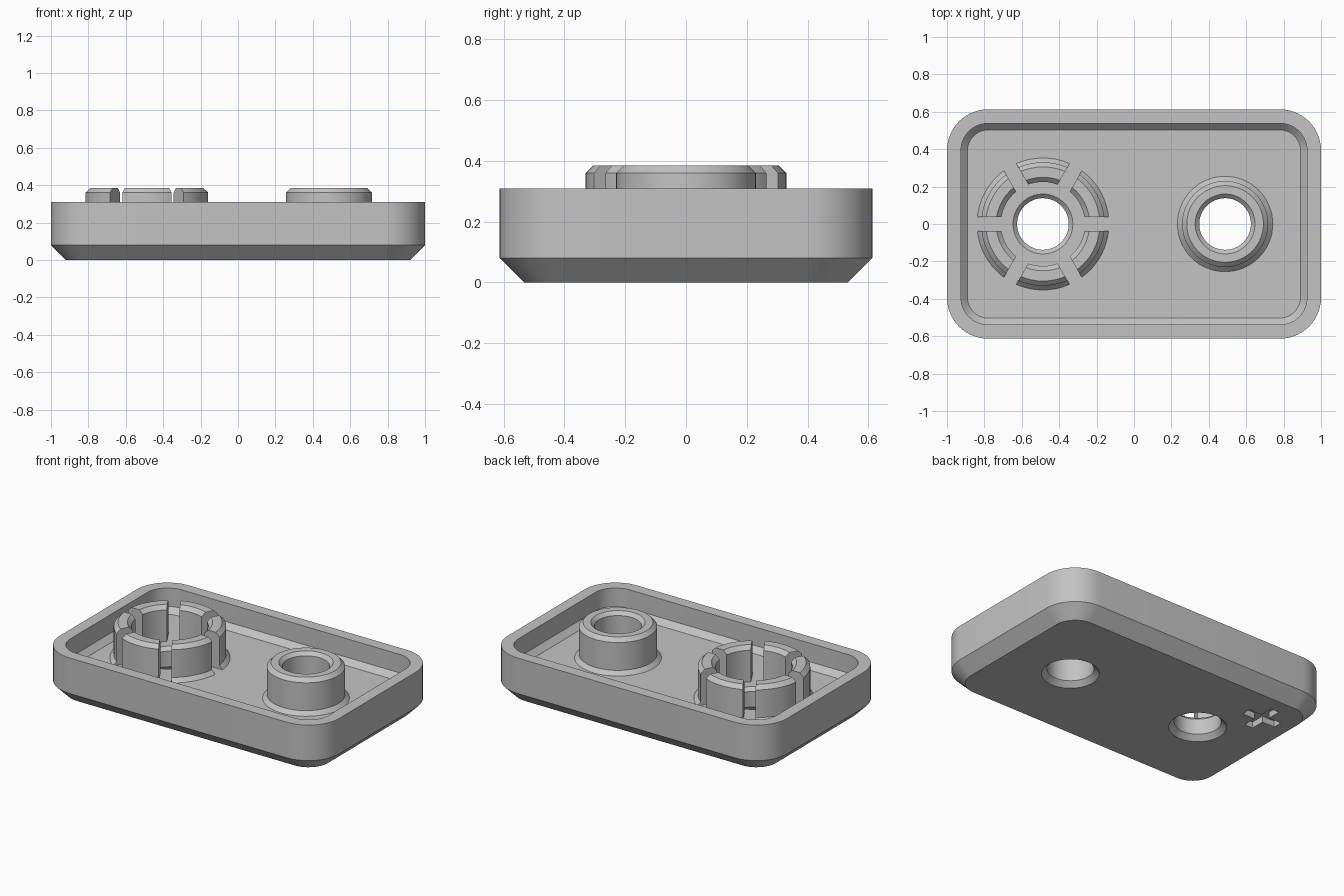
import bpy, bmesh, math
from mathutils import Vector

if "Cube" in bpy.data.objects:
    bpy.data.objects.remove(bpy.data.objects["Cube"], do_unlink=True)

HALF_X, HALF_Y, CORNER = 1.0, 0.613, 0.22
FLOOR, RIM, TOP = 0.155, 0.31, 0.385
PEG_X = 0.487
SEGS = 64

grey = bpy.data.materials.new("plain_grey")
grey.use_nodes = True
grey.diffuse_color = (0.55, 0.55, 0.55, 1)
grey.node_tree.nodes["Principled BSDF"].inputs["Base Color"].default_value = (0.55, 0.55, 0.55, 1)


def loft(name, rings, closed=False):
    """Skin rings of points; close into a tube or cap both ends."""
    bm = bmesh.new()
    loops = [[bm.verts.new(p) for p in ring] for ring in rings]
    n = len(loops[0])
    pairs = list(zip(loops, loops[1:]))
    if closed:
        pairs.append((loops[-1], loops[0]))
    else:
        bm.faces.new(loops[0])
        bm.faces.new(loops[-1])
    for a, b in pairs:
        for i in range(n):
            j = (i + 1) % n
            bm.faces.new((a[i], a[j], b[j], b[i]))
    bmesh.ops.recalc_face_normals(bm, faces=bm.faces)
    mesh = bpy.data.meshes.new(name)
    bm.to_mesh(mesh)
    bm.free()
    mesh.materials.append(grey)
    obj = bpy.data.objects.new(name, mesh)
    bpy.context.collection.objects.link(obj)
    return obj


def rounded(inset, z):
    """Rounded rectangle offset inwards from the outer wall."""
    pts, steps = [], 14
    r = CORNER - inset
    for k, (sx, sy) in enumerate([(1, 1), (-1, 1), (-1, -1), (1, -1)]):
        for i in range(steps + 1):
            a = math.pi / 2 * (k + i / steps)
            pts.append(Vector((sx * (HALF_X - CORNER) + r * math.cos(a),
                               sy * (HALF_Y - CORNER) + r * math.sin(a), z)))
    return pts


def lathe(name, profile, x, closed=False):
    """Turn a radius/height profile about an upright axis at x."""
    angles = [2 * math.pi * i / SEGS for i in range(SEGS)]
    return loft(name, [[Vector((x + r * math.cos(a), r * math.sin(a), z)) for a in angles]
                       for r, z in profile], closed)


def box(name, centre, size, turn=0.0):
    """Upright box used as a cutter."""
    c, s = math.cos(turn), math.sin(turn)
    corners = [(u * size[0] / 2, v * size[1] / 2) for u, v in [(1, 1), (-1, 1), (-1, -1), (1, -1)]]
    return loft(name, [[Vector((centre[0] + c * u - s * v, centre[1] + s * u + c * v,
                                centre[2] + w * size[2] / 2)) for u, v in corners]
                       for w in (-1, 1)])


def cut(target, cutter):
    """Subtract the cutter, then discard it."""
    mod = target.modifiers.new("cut", 'BOOLEAN')
    mod.operation, mod.solver, mod.object = 'DIFFERENCE', 'EXACT', cutter
    bpy.context.view_layer.objects.active = target
    bpy.ops.object.modifier_apply(modifier=mod.name)
    bpy.data.objects.remove(cutter, do_unlink=True)


# Tray: chamfered underside, upright wall, recessed floor with a sloped edge
tray = loft("tray", [rounded(0.08, 0), rounded(0, 0.08), rounded(0, RIM),
                     rounded(0.075, RIM), rounded(0.075, FLOOR + 0.035), rounded(0.11, FLOOR)])

# Countersunk holes through the floor
HOLE = 0.138
sink = [(HOLE + 0.044, -0.012), (HOLE, 0.032)]
cut(tray, lathe("socket_hole", sink + [(HOLE, FLOOR - 0.022), (HOLE + 0.032, FLOOR + 0.01)], -PEG_X))
cut(tray, lathe("post_hole", sink + [(HOLE, FLOOR + 0.05)], PEG_X))

# Plus-shaped mark sunk into the underside
for size in [(0.24, 0.06, 0.1), (0.06, 0.24, 0.1)]:
    cut(tray, box("plus_cutter", (-0.71, 0.32, -0.01), size))

# Hollow post with flared foot
post = lathe("post", [(HOLE, FLOOR), (0.255, FLOOR), (0.23, FLOOR + 0.025), (0.23, TOP - 0.025),
                      (0.205, TOP), (0.16, TOP), (HOLE, TOP - 0.022)], PEG_X, closed=True)

# Wide socket ring split into six fingers by three crossing slots
socket = lathe("socket_ring", [(0.225, FLOOR - 0.005), (0.353, FLOOR - 0.005), (0.353, FLOOR),
                               (0.33, FLOOR + 0.025), (0.33, TOP - 0.025), (0.305, TOP),
                               (0.25, TOP), (0.225, TOP - 0.025)], -PEG_X, closed=True)
for k in range(3):
    cut(socket, box("slot_cutter", (-PEG_X, 0, 0.3), (0.9, 0.075, 0.5), k * math.pi / 3))

# Smooth curved walls, crisp edges
bpy.ops.object.select_all(action='DESELECT')
for obj in (tray, post, socket):
    obj.select_set(True)
bpy.context.view_layer.objects.active = tray
bpy.ops.object.shade_smooth_by_angle(angle=math.radians(25))
